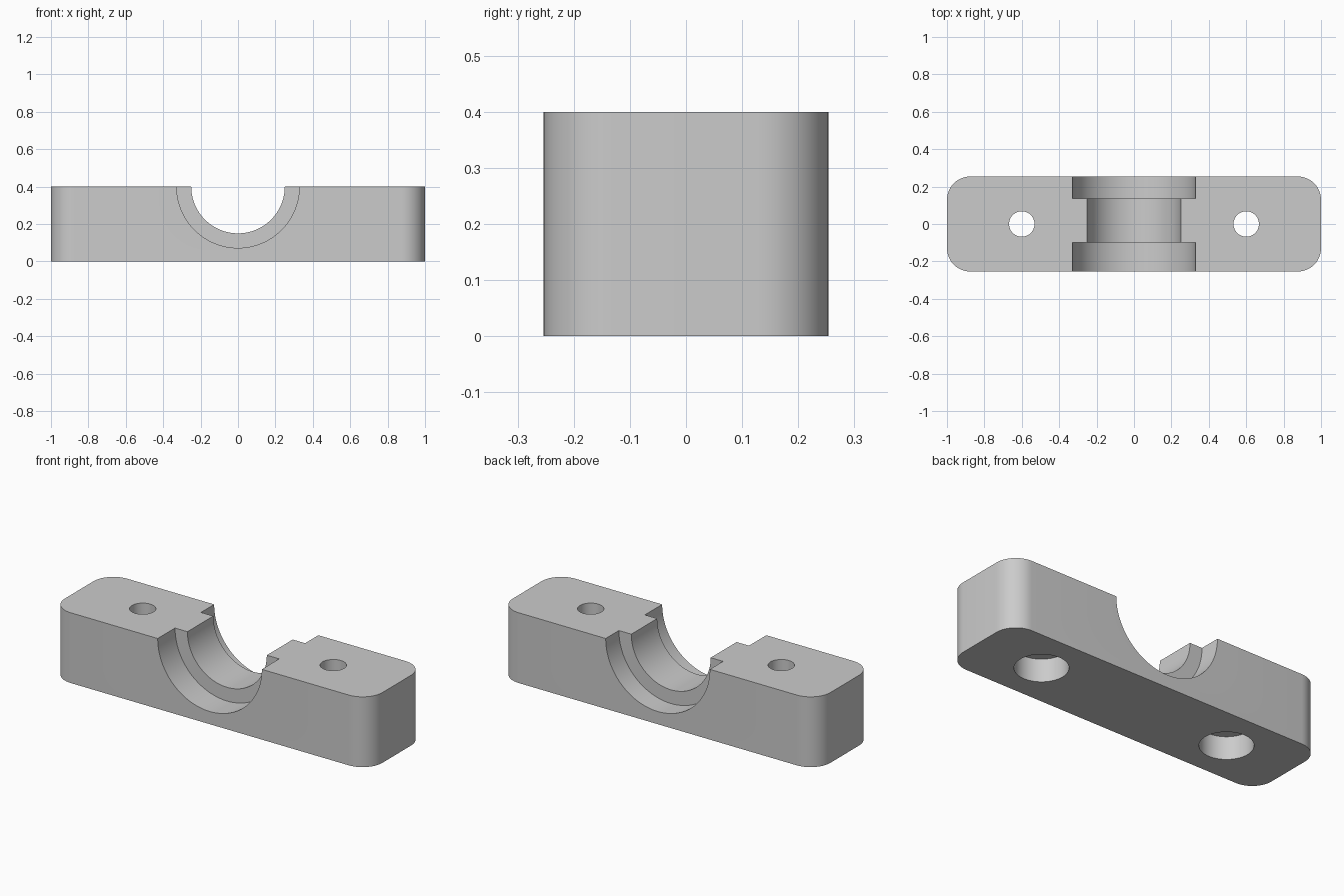
import bpy, bmesh, math
from mathutils import Matrix

cube = bpy.data.objects.get("Cube")
if cube:
    bpy.data.objects.remove(cube, do_unlink=True)

HALF_X, HALF_Y, HEIGHT, CORNER = 1.0, 0.254, 0.4, 0.125

grey = bpy.data.materials.new("plain grey")
grey.use_nodes = True
colour = (0.6, 0.6, 0.6, 1)
grey.diffuse_color = colour
grey.node_tree.nodes["Principled BSDF"].inputs["Base Color"].default_value = colour


def make_object(name, bm):
    bmesh.ops.recalc_face_normals(bm, faces=bm.faces[:])
    mesh = bpy.data.meshes.new(name)
    bm.to_mesh(mesh)
    bm.free()
    mesh.materials.append(grey)
    obj = bpy.data.objects.new(name, mesh)
    bpy.context.collection.objects.link(obj)
    return obj


def cylinder(name, radius, start, end, centre, axis, segments):
    """Cylinder along 'Y' or 'Z' from start to end; centre gives the other two coordinates."""
    bm = bmesh.new()
    bmesh.ops.create_cone(bm, cap_ends=True, segments=segments, radius1=radius,
                          radius2=radius, depth=end - start)
    mid = (start + end) / 2
    if axis == 'Y':
        place = Matrix.Translation((centre[0], mid, centre[1])) @ Matrix.Rotation(math.pi / 2, 4, 'X')
    else:
        place = Matrix.Translation((centre[0], centre[1], mid))
    bm.transform(place)
    return make_object(name, bm)


# Block with rounded upright corners
bm = bmesh.new()
bmesh.ops.create_cube(bm, size=1)
bm.transform(Matrix.Translation((0, 0, HEIGHT / 2)) @ Matrix.Diagonal((2 * HALF_X, 2 * HALF_Y, HEIGHT, 1)))
upright = [e for e in bm.edges if abs(e.verts[0].co.z - e.verts[1].co.z) > 0.1]
bmesh.ops.bevel(bm, geom=upright, offset=CORNER, segments=12, profile=0.5, affect='EDGES')
block = make_object("bearing_block", bm)

# Half-round saddle with a wider seat at each end
cutters = [
    cylinder("saddle_cutter", 0.25, -0.4, 0.4, (0, HEIGHT), 'Y', 96),
    cylinder("front_seat_cutter", 0.328, -0.4, -0.098, (0, HEIGHT), 'Y', 96),
    cylinder("back_seat_cutter", 0.328, 0.135, 0.4, (0, HEIGHT), 'Y', 96),
]

# Bolt holes, counterbored from below
for side, x in (("right", -0.6), ("left", 0.6)):
    cutters.append(cylinder(side + "_bolt_cutter", 0.068, -0.1, 0.5, (x, 0), 'Z', 64))
    cutters.append(cylinder(side + "_counterbore_cutter", 0.137, -0.1, 0.13, (x, 0), 'Z', 64))

for cutter in cutters:
    cutter.hide_render = True
    cutter.hide_viewport = True
    cut = block.modifiers.new(cutter.name, 'BOOLEAN')
    cut.operation = 'DIFFERENCE'
    cut.solver = 'EXACT'
    cut.object = cutter

# Apply the cuts, then smooth the curved walls
depsgraph = bpy.context.evaluated_depsgraph_get()
finished = bpy.data.meshes.new_from_object(block.evaluated_get(depsgraph))
block.modifiers.clear()
block.data = finished
for cutter in cutters:
    bpy.data.objects.remove(cutter, do_unlink=True)

for obj in bpy.context.selected_objects:
    obj.select_set(False)
block.select_set(True)
bpy.context.view_layer.objects.active = block
bpy.ops.object.shade_smooth_by_angle(angle=math.radians(30))
